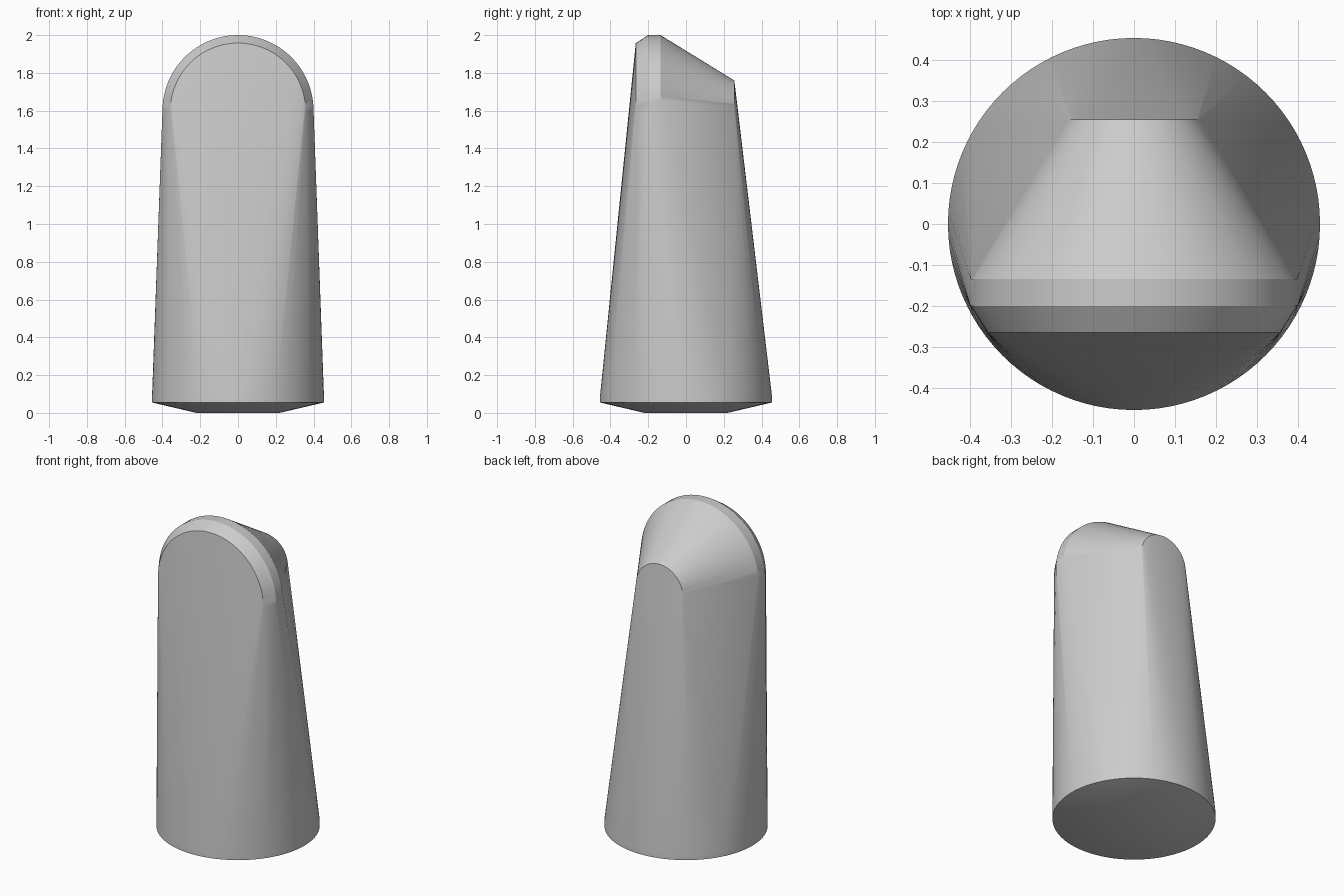
import bpy, bmesh, math

cube = bpy.data.objects.get("Cube")
if cube:
    bpy.data.objects.remove(cube, do_unlink=True)

# Single plain grey finish
grey = bpy.data.materials.new("plain_grey")
grey.use_nodes = True
colour = (0.6, 0.6, 0.6, 1)
grey.diffuse_color = colour
grey.node_tree.nodes["Principled BSDF"].inputs["Base Color"].default_value = colour

bm = bmesh.new()


def ring(radius, z, steps=96):
    """Horizontal circle of the round foot."""
    for i in range(steps):
        a = math.tau * i / steps
        bm.verts.new((radius * math.cos(a), radius * math.sin(a), z))


def arch(radius, y, z=1.6, steps=48):
    """Upright half circle of the rounded head."""
    for i in range(steps + 1):
        a = math.pi * i / steps
        bm.verts.new((radius * math.cos(a), y, z + radius * math.sin(a)))


# Foot: shallow tapered underside and short straight band
ring(0.22, 0.0)
ring(0.455, 0.055)
ring(0.455, 0.09)

# Head: front chamfer, full-height band, narrow back end
arch(0.358, -0.266)
arch(0.4, -0.2)
arch(0.4, -0.135)
arch(0.16, 0.256)

# Stretch one skin around all the sections
hull = bmesh.ops.convex_hull(bm, input=bm.verts[:])
inside = {v for v in hull["geom_interior"] + hull["geom_unused"]
          if isinstance(v, bmesh.types.BMVert) and not v.link_faces}
bmesh.ops.delete(bm, geom=list(inside), context='VERTS')
bmesh.ops.recalc_face_normals(bm, faces=bm.faces[:])

mesh = bpy.data.meshes.new("tapered_body")
bm.to_mesh(mesh)
bm.free()
mesh.materials.append(grey)
body = bpy.data.objects.new("tapered_body", mesh)
bpy.context.collection.objects.link(body)

bpy.ops.object.select_all(action='DESELECT')
body.select_set(True)
bpy.context.view_layer.objects.active = body
bpy.ops.object.shade_smooth_by_angle(angle=math.radians(30))
